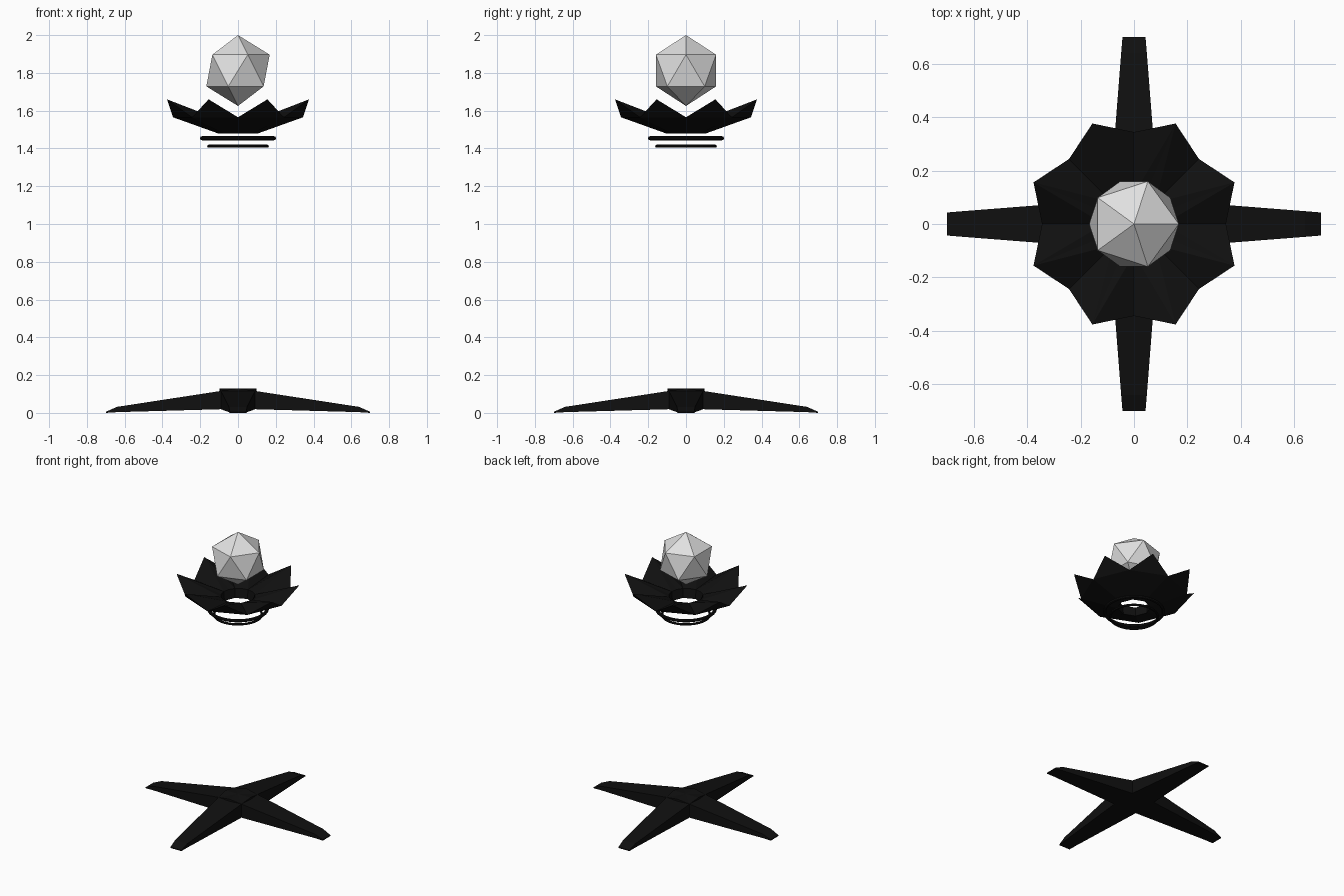
import bpy, bmesh, math
from mathutils import Matrix

if "Cube" in bpy.data.objects:
    bpy.data.objects.remove(bpy.data.objects["Cube"])


def material(name, v):
    m = bpy.data.materials.new(name)
    m.diffuse_color = (v, v, v, 1)
    m.use_nodes = True
    m.node_tree.nodes["Principled BSDF"].inputs["Base Color"].default_value = m.diffuse_color
    return m


BLACK = material("matte black", 0.005)
PALE = material("pale grey", 0.75)


def finish(bm, name, mat):
    bmesh.ops.remove_doubles(bm, verts=bm.verts, dist=1e-5)
    bmesh.ops.recalc_face_normals(bm, faces=bm.faces)
    me = bpy.data.meshes.new(name)
    bm.to_mesh(me)
    bm.free()
    me.materials.append(mat)
    ob = bpy.data.objects.new(name, me)
    bpy.context.collection.objects.link(ob)
    return ob


# Floating faceted gem
bm = bmesh.new()
bmesh.ops.create_icosphere(bm, subdivisions=1, radius=0.1875,
                           matrix=Matrix.Translation((0, 0, 1.8125)))
finish(bm, "gem", PALE)

# Crown of eight thick pointed petals around an open hole
bm = bmesh.new()


def polar(r, deg, z):
    a = math.radians(deg)
    return bm.verts.new((r * math.cos(a), r * math.sin(a), z))


for i in range(8):
    a, b, c = 45 * i, 45 * i + 22.5, 45 * i + 45
    base_a, base_c = polar(0.107, a, 1.48), polar(0.107, c, 1.48)
    in_a, in_b, in_c = (polar(0.112, t, 1.545) for t in (a, b, c))
    val_a, val_c = polar(0.344, a, 1.565), polar(0.344, c, 1.565)
    tip = polar(0.407, b, 1.66)
    for f in ((base_a, base_c, val_c, val_a), (val_a, val_c, tip),
              (in_a, in_b, tip), (in_a, tip, val_a),
              (in_b, in_c, tip), (in_c, val_c, tip),
              (base_a, in_a, in_b, in_c, base_c)):
        bm.faces.new(f)
finish(bm, "petal_crown", BLACK)

# Two thin rings under the crown
for name, major, minor, z in (("upper_ring", 0.19, 0.011, 1.454),
                              ("lower_ring", 0.155, 0.008, 1.412)):
    bpy.ops.mesh.primitive_torus_add(major_radius=major, minor_radius=minor,
                                     major_segments=32, minor_segments=8,
                                     location=(0, 0, z))
    ob = bpy.context.object
    ob.name = name
    ob.data.materials.append(BLACK)

# Cross base: two crossed tapering beams (radius, half width, bottom, top)
HALF = [(0.0, 0.098, 0.022, 0.13), (0.64, 0.048, 0.004, 0.032),
        (0.70, 0.043, 0.0, 0.006)]
STATIONS = [(-r, w, b, t) for r, w, b, t in HALF[:0:-1]] + HALF
for k, name in enumerate(("side_legs", "front_back_legs")):
    bm = bmesh.new()
    loops = [[bm.verts.new((r, y, z)) for y, z in
              ((-w, b), (w, b), (w, t), (-w, t))] for r, w, b, t in STATIONS]
    for l0, l1 in zip(loops, loops[1:]):
        for j in range(4):
            n = (j + 1) % 4
            bm.faces.new((l0[j], l0[n], l1[n], l1[j]))
    bm.faces.new(loops[0])
    bm.faces.new(loops[-1])
    bm.transform(Matrix.Rotation(k * math.pi / 2, 4, 'Z'))
    finish(bm, name, BLACK)
